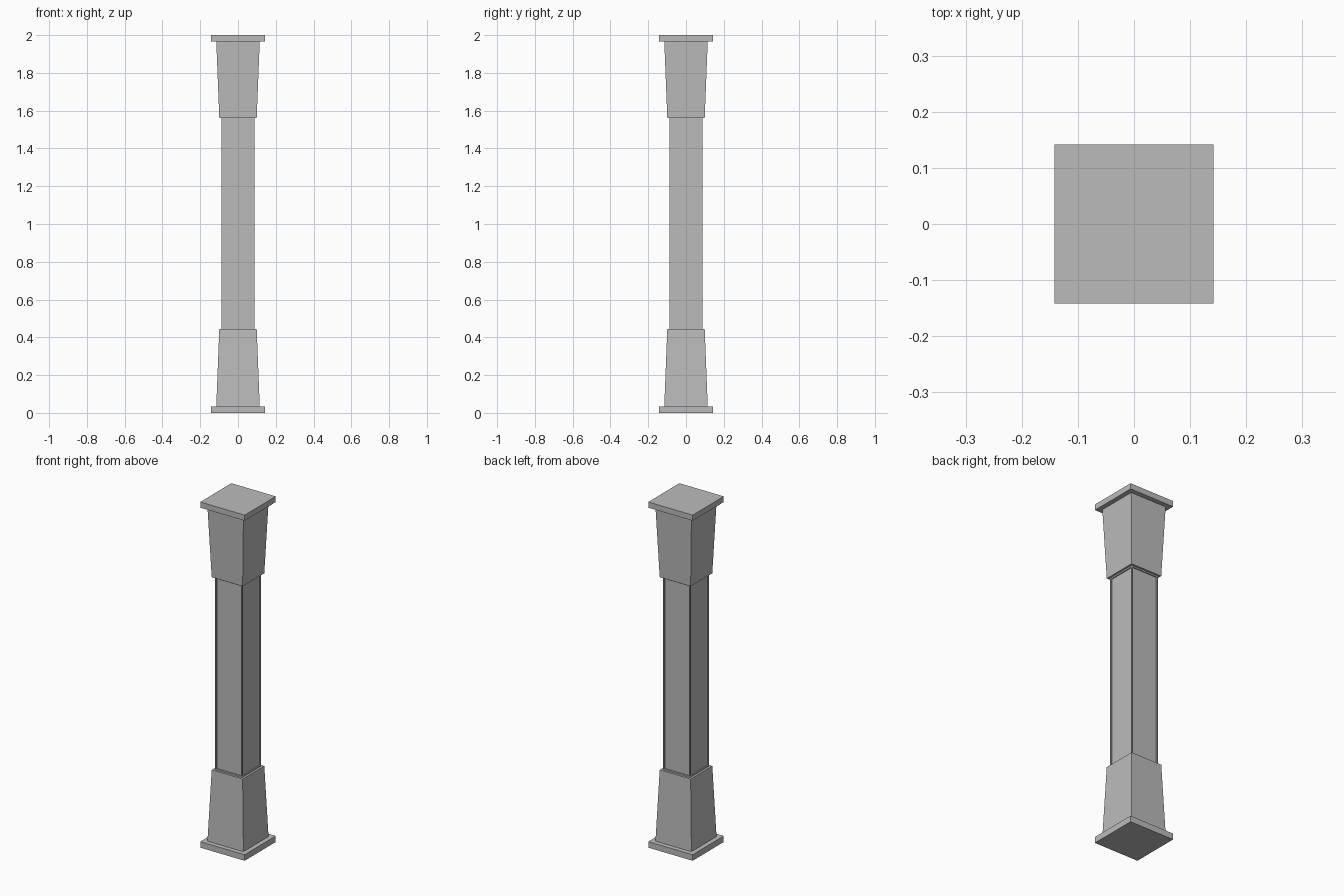
import bpy
import bmesh

cube = bpy.data.objects.get("Cube")
if cube:
    bpy.data.objects.remove(cube, do_unlink=True)

# Single stone colour
stone = bpy.data.materials.new("grey_stone")
stone.use_nodes = True
colour = (0.5, 0.5, 0.5, 1)
stone.diffuse_color = colour
stone.node_tree.nodes["Principled BSDF"].inputs["Base Color"].default_value = colour


def square_block(name, z0, z1, half0, half1, panels=False):
    """Square block, optionally tapered, optionally with recessed side panels."""
    bm = bmesh.new()
    bmesh.ops.create_cube(bm, size=2)
    for v in bm.verts:
        top = v.co.z > 0
        half = half1 if top else half0
        v.co = (v.co.x * half, v.co.y * half, z1 if top else z0)
    bm.normal_update()
    if panels:
        sides = [f for f in bm.faces if abs(f.normal.z) < 0.5]
        bmesh.ops.inset_individual(bm, faces=sides, thickness=0.011, depth=0)
        # Step the panels straight back to leave a crisp frame
        bmesh.ops.inset_individual(bm, faces=sides, thickness=0, depth=-0.006)
    mesh = bpy.data.meshes.new(name)
    bm.to_mesh(mesh)
    bm.free()
    mesh.materials.append(stone)
    obj = bpy.data.objects.new(name, mesh)
    bpy.context.collection.objects.link(obj)
    return obj


# Lower half: plinth and tapered pedestal
square_block("base_plinth", 0, 0.035, 0.142, 0.142)
square_block("lower_pedestal", 0.035, 0.445, 0.115, 0.099)

# Panelled shaft
square_block("panelled_shaft", 0.445, 1.56, 0.087, 0.087, panels=True)

# Upper half: flared capital and cap slab
square_block("upper_capital", 1.56, 1.967, 0.099, 0.115)
square_block("cap_slab", 1.967, 2, 0.142, 0.142)
